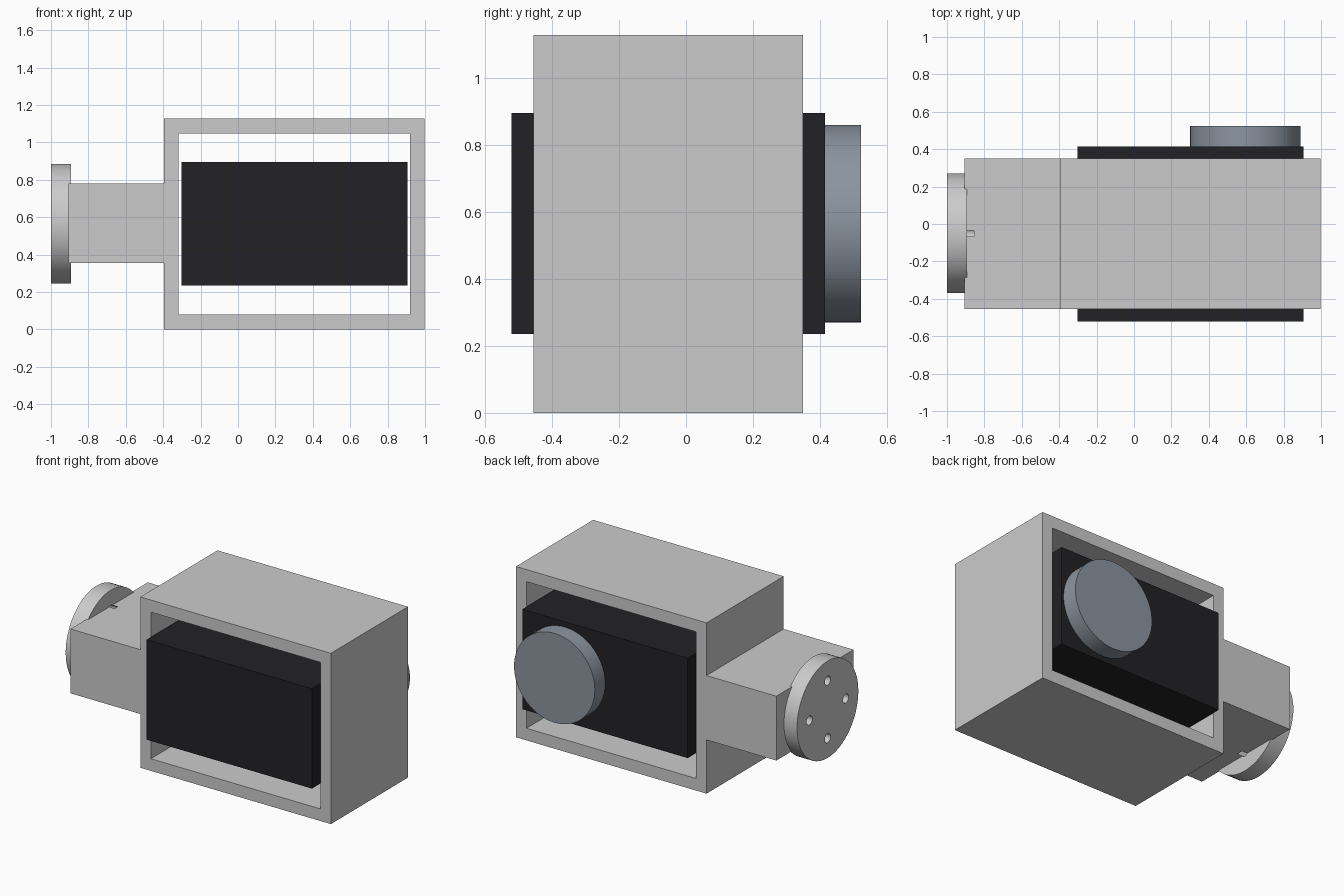
import bpy, bmesh, math
from mathutils import Matrix

if "Cube" in bpy.data.objects:
    bpy.data.objects.remove(bpy.data.objects["Cube"])

FRONT, BACK = -0.455, 0.35      # depth of the bracket
MID_Y, MID_Z = -0.05, 0.565     # shared centre line


def finish(name, bm, color=None):
    bmesh.ops.recalc_face_normals(bm, faces=bm.faces)
    mesh = bpy.data.meshes.new(name)
    bm.to_mesh(mesh)
    bm.free()
    obj = bpy.data.objects.new(name, mesh)
    bpy.context.collection.objects.link(obj)
    if color:
        mat = bpy.data.materials.new(name + "_material")
        mat.diffuse_color = (*color, 1)
        mat.use_nodes = True
        mat.node_tree.nodes["Principled BSDF"].inputs["Base Color"].default_value = mat.diffuse_color
        mesh.materials.append(mat)
    return obj


def prism(name, outline, y0, y1, color=None):
    bm = bmesh.new()
    face = bm.faces.new([bm.verts.new((x, y0, z)) for x, z in outline])
    new = bmesh.ops.extrude_face_region(bm, geom=[face])["geom"]
    verts = [v for v in new if isinstance(v, bmesh.types.BMVert)]
    bmesh.ops.translate(bm, verts=verts, vec=(0, y1 - y0, 0))
    return finish(name, bm, color)


def rect(x0, x1, z0, z1):
    return [(x0, z0), (x1, z0), (x1, z1), (x0, z1)]


def cylinder(name, center, radius, depth, axis, sides=64, color=None):
    turn = Matrix.Rotation(math.pi / 2, 4, "Y" if axis == "X" else "X")
    bm = bmesh.new()
    bmesh.ops.create_cone(bm, cap_ends=True, segments=sides, radius1=radius,
                          radius2=radius, depth=depth,
                          matrix=Matrix.Translation(center) @ turn)
    return finish(name, bm, color)


def cut(obj, cutter):
    mod = obj.modifiers.new("cut", "BOOLEAN")
    mod.operation, mod.solver, mod.object = "DIFFERENCE", "EXACT", cutter
    bpy.context.view_layer.objects.active = obj
    bpy.ops.object.modifier_apply(modifier=mod.name)


def smooth(obj):
    bpy.ops.object.select_all(action="DESELECT")
    obj.select_set(True)
    bpy.context.view_layer.objects.active = obj
    bpy.ops.object.shade_smooth_by_angle(angle=math.radians(30))


# Bracket: rectangular frame with a solid arm on its left side
bracket = prism("bracket", [
    (-0.395, 0), (0.997, 0), (0.997, 1.128), (-0.395, 1.128),
    (-0.395, 0.78), (-0.905, 0.78), (-0.905, 0.355), (-0.395, 0.355)],
    FRONT, BACK)
window = prism("window_cutter", rect(-0.318, 0.92, 0.08, 1.048), -0.7, 0.7)

# Mounting disc at the end of the arm
flange = cylinder("mounting_disc", (-0.947, MID_Y, MID_Z), 0.32, 0.106, "X")

# Four bolt holes through the disc and into the arm
cutters = [window]
cut(bracket, window)
for i in range(4):
    a = i * math.pi / 2
    center = (-0.955, MID_Y + 0.19 * math.cos(a), MID_Z + 0.19 * math.sin(a))
    hole = cylinder("bolt_hole_cutter", center, 0.03, 0.2, "X", 24)
    cut(bracket, hole)
    cut(flange, hole)
    cutters.append(hole)
for c in cutters:
    bpy.data.objects.remove(c, do_unlink=True)

# Motor block held in the frame
prism("motor_block", rect(-0.303, 0.905, 0.235, 0.895), -0.521, 0.415,
      (0.016, 0.016, 0.019))

# Round output wheel on the back of the motor
wheel = cylinder("output_wheel", (0.595, 0.469, MID_Z), 0.295, 0.108, "Y",
                 color=(0.26, 0.30, 0.35))

for obj in (bracket, flange, wheel):
    smooth(obj)
